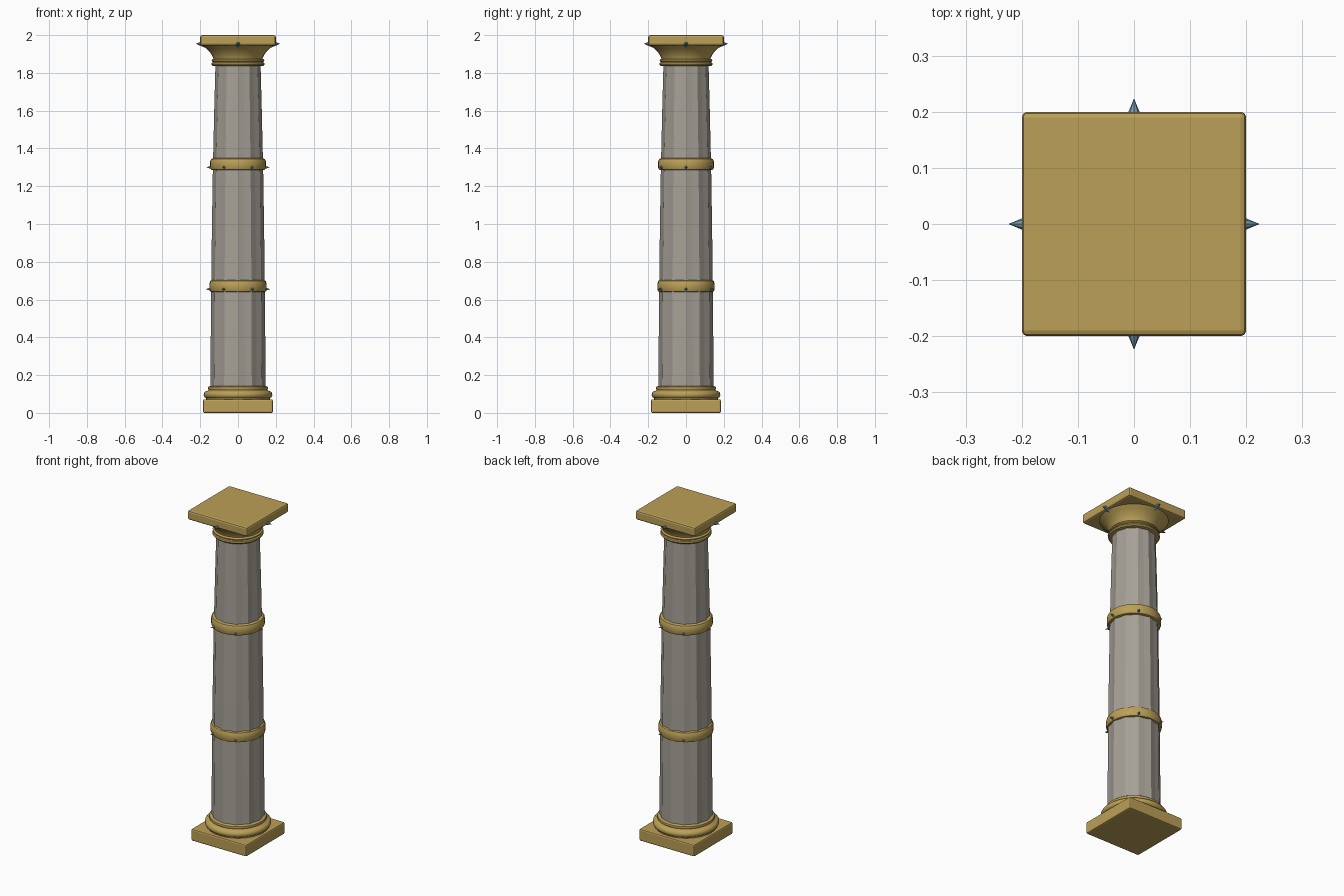
import bpy, bmesh, math
from mathutils import Matrix, Vector

if "Cube" in bpy.data.objects:
    bpy.data.objects.remove(bpy.data.objects["Cube"])


def material(name, rgb):
    m = bpy.data.materials.new(name)
    m.diffuse_color = (*rgb, 1)
    m.use_nodes = True
    m.node_tree.nodes["Principled BSDF"].inputs["Base Color"].default_value = m.diffuse_color
    return m


GOLD = material("gold", (0.50, 0.35, 0.095))
STONE = material("stone", (0.38, 0.35, 0.305))
STEEL = material("blue steel", (0.17, 0.31, 0.38))


def finish(name, bm, mat, smooth=None):
    bmesh.ops.recalc_face_normals(bm, faces=bm.faces)
    me = bpy.data.meshes.new(name)
    bm.to_mesh(me)
    bm.free()
    me.materials.append(mat)
    ob = bpy.data.objects.new(name, me)
    bpy.context.collection.objects.link(ob)
    if smooth:
        bpy.ops.object.select_all(action='DESELECT')
        ob.select_set(True)
        bpy.context.view_layer.objects.active = ob
        bpy.ops.object.shade_smooth_by_angle(angle=math.radians(smooth))
    return ob


def lathe(name, profile, mat, n=32, smooth=40, flute=0.0):
    """Turn a (radius, z) profile; flute pulls every other side inwards."""
    bm = bmesh.new()
    rings = []
    for r, z in profile:
        ring = []
        for i in range(n):
            a = 2 * math.pi * i / n
            q = r * (1 - flute * (i % 2))
            ring.append(bm.verts.new((q * math.cos(a), q * math.sin(a), z)))
        rings.append(ring)
    for lo, hi in zip(rings, rings[1:]):
        for i in range(n):
            j = (i + 1) % n
            bm.faces.new((lo[i], lo[j], hi[j], hi[i]))
    bm.faces.new(rings[0][::-1])
    bm.faces.new(rings[-1])
    return finish(name, bm, mat, smooth)


def slab(name, half, z0, z1, bevel):
    bm = bmesh.new()
    bmesh.ops.create_cube(bm, size=1, matrix=Matrix.Translation((0, 0, (z0 + z1) / 2))
                          @ Matrix.Diagonal((2 * half, 2 * half, z1 - z0, 1)))
    bmesh.ops.bevel(bm, geom=bm.edges[:], offset=bevel, segments=2, profile=0.5,
                    affect='EDGES')
    return finish(name, bm, GOLD)


def spikes(name, count, z, r0, r1, width):
    """Ring of cones pointing outwards."""
    bm = bmesh.new()
    for i in range(count):
        a = 2 * math.pi * i / count
        d = Vector((math.cos(a), math.sin(a), 0))
        m = (Matrix.Translation(d * (r0 + r1) / 2 + Vector((0, 0, z)))
             @ d.to_track_quat('Z', 'Y').to_matrix().to_4x4())
        bmesh.ops.create_cone(bm, cap_ends=True, segments=8, radius1=width,
                              radius2=0, depth=r1 - r0, matrix=m)
    return finish(name, bm, STEEL)


# Square plinth and rounded base mouldings
slab("plinth", 0.185, 0.0, 0.072, 0.008)
lathe("base_moulding", [(0.168, 0.068), (0.170, 0.078), (0.178, 0.084), (0.182, 0.094),
                        (0.180, 0.106), (0.172, 0.114), (0.160, 0.118), (0.156, 0.122),
                        (0.159, 0.129), (0.157, 0.137), (0.150, 0.142)], GOLD)

# Fluted tapering shaft
lathe("shaft", [(0.146, 0.13), (0.144, 0.45), (0.140, 0.85), (0.134, 1.25),
                (0.126, 1.60), (0.119, 1.86)], STONE, n=24, smooth=None, flute=0.045)

# Gold bands with steel spikes
for label, z, r in (("lower", 0.64, 0.151), ("upper", 1.285, 0.147)):
    lathe(label + "_band", [(r - 0.014, z), (r - 0.004, z + 0.003), (r, z + 0.012),
                            (r + 0.001, z + 0.032), (r, z + 0.048),
                            (r - 0.005, z + 0.059), (r - 0.016, z + 0.064)], GOLD)
    spikes(label + "_band_spikes", 6, z + 0.015, r - 0.01, r + 0.02, 0.010)

# Neck rings and flaring capital
lathe("neck_ring", [(0.125, 1.836), (0.136, 1.838), (0.141, 1.845), (0.139, 1.853),
                    (0.132, 1.857), (0.138, 1.861), (0.139, 1.867), (0.134, 1.873),
                    (0.122, 1.876)], GOLD)
lathe("capital_flare", [(0.128, 1.868), (0.132, 1.882), (0.140, 1.897), (0.152, 1.914),
                        (0.168, 1.930), (0.186, 1.944), (0.192, 1.950)], GOLD)
slab("abacus", 0.2, 1.945, 2.0, 0.010)
spikes("capital_spikes", 4, 1.954, 0.175, 0.224, 0.020)
